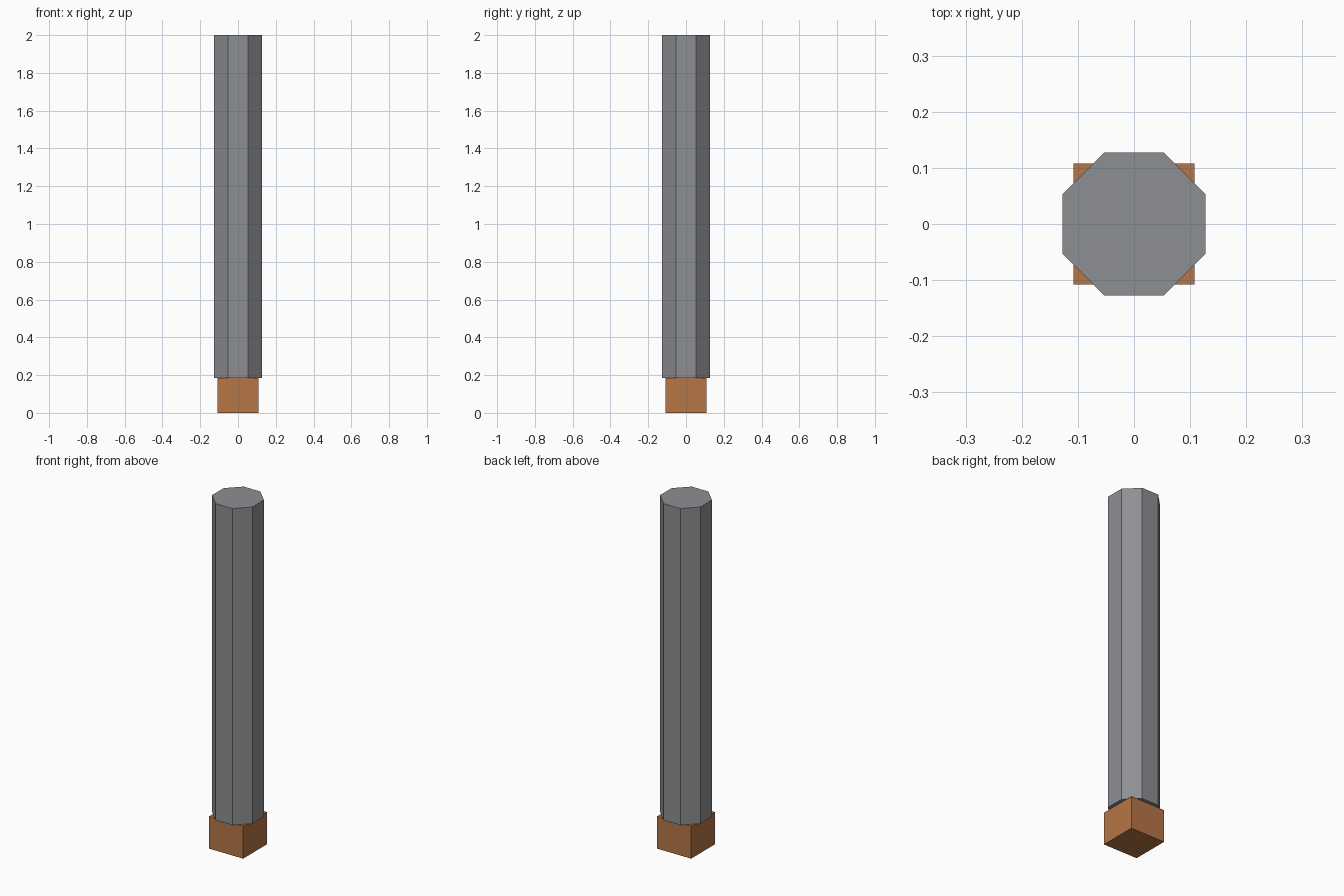
import bpy
import math

cube = bpy.data.objects.get("Cube")
if cube:
    bpy.data.objects.remove(cube, do_unlink=True)


def make_material(name, rgb):
    mat = bpy.data.materials.new(name)
    mat.use_nodes = True
    color = (*rgb, 1.0)
    mat.diffuse_color = color
    mat.node_tree.nodes["Principled BSDF"].inputs["Base Color"].default_value = color
    return mat


def add_prism(name, sides, half_width, bottom, top, mat):
    """Upright regular prism with flat sides facing the x and y axes."""
    height = top - bottom
    bpy.ops.mesh.primitive_cylinder_add(
        vertices=sides,
        radius=half_width / math.cos(math.pi / sides),
        depth=height,
        location=(0, 0, bottom + height / 2),
        rotation=(0, 0, math.pi / sides),
    )
    obj = bpy.context.object
    obj.name = name
    obj.data.materials.append(mat)
    bpy.ops.object.transform_apply(location=False, rotation=True, scale=True)
    bpy.ops.object.shade_flat()
    return obj


steel = make_material("grey steel", (0.27, 0.275, 0.29))
copper = make_material("copper brown", (0.47, 0.18, 0.063))

JOINT = 0.185

# Square foot block
add_prism("square_foot", 4, 0.108, 0, JOINT, copper)

# Tall eight-sided shaft
add_prism("octagonal_shaft", 8, 0.1275, JOINT, 2, steel)
